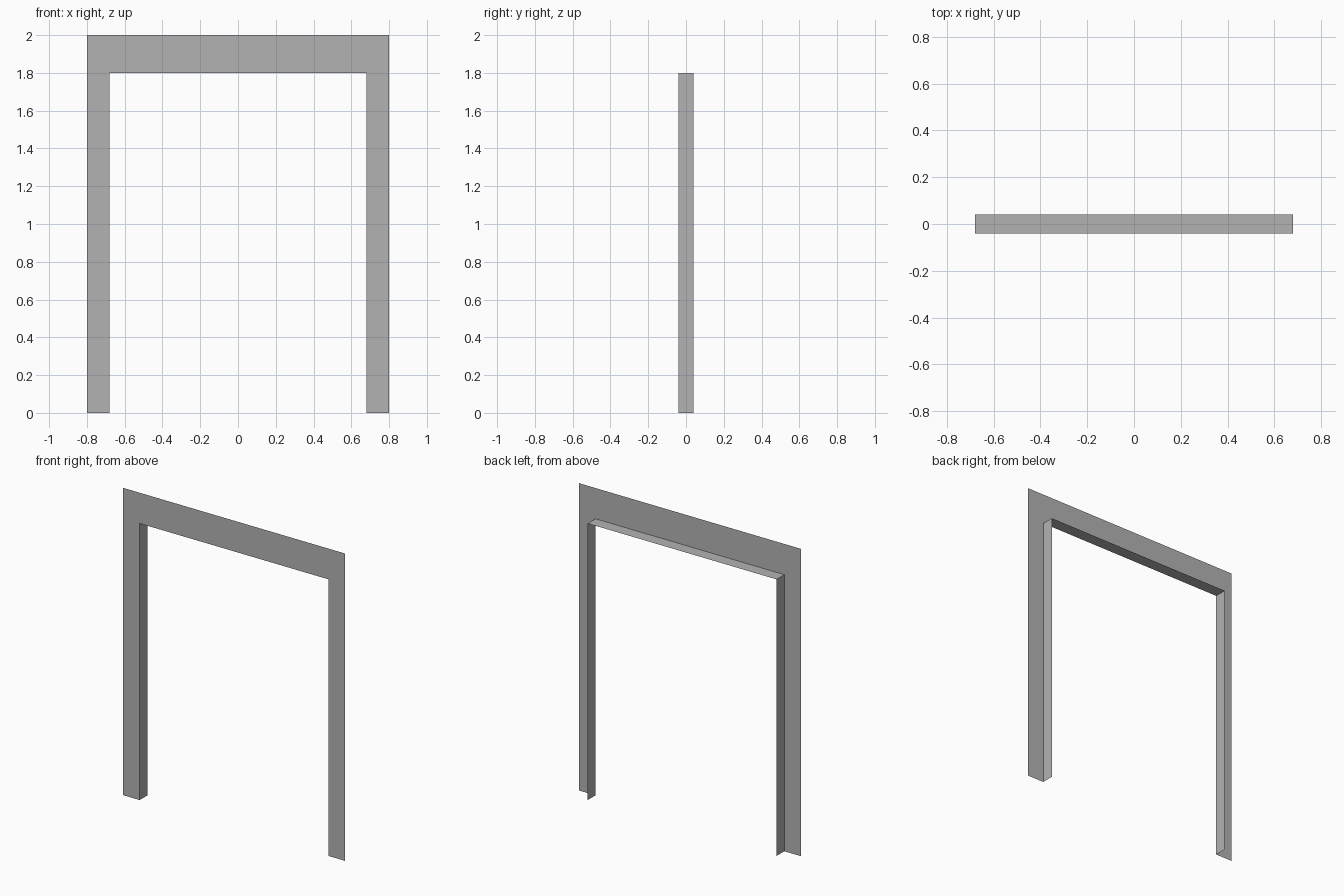
import bpy
import bmesh

cube = bpy.data.objects.get("Cube")
if cube:
    bpy.data.objects.remove(cube, do_unlink=True)

HALF_DEPTH = 0.04

# Painted grey finish
grey = bpy.data.materials.new("grey_paint")
grey.use_nodes = True
colour = (0.45, 0.45, 0.45, 1)
grey.diffuse_color = colour
grey.node_tree.nodes["Principled BSDF"].inputs["Base Color"].default_value = colour


def arch(half_width, height):
    """Square arch path from the left foot over the top to the right foot."""
    return [(-half_width, 0), (-half_width, height),
            (half_width, height), (half_width, 0)]


def sheet(name, faces):
    """Thin open sheet made from a list of corner loops."""
    bm = bmesh.new()
    for loop in faces:
        bm.faces.new([bm.verts.new(p) for p in loop])
    bmesh.ops.remove_doubles(bm, verts=bm.verts, dist=0.0001)
    mesh = bpy.data.meshes.new(name)
    bm.to_mesh(mesh)
    bm.free()
    mesh.materials.append(grey)
    obj = bpy.data.objects.new(name, mesh)
    bpy.context.collection.objects.link(obj)
    return obj


outer = arch(0.8, 2.0)
inner = arch(0.68, 1.8)

# Flat casing around the opening, facing the front
outline = inner + outer[::-1]
sheet("front_casing", [[(x, -HALF_DEPTH, z) for x, z in outline]])

# Lining that runs back from the opening's edge
lining = []
for (xa, za), (xb, zb) in zip(inner, inner[1:]):
    lining.append([(xa, -HALF_DEPTH, za), (xa, HALF_DEPTH, za),
                   (xb, HALF_DEPTH, zb), (xb, -HALF_DEPTH, zb)])
sheet("opening_lining", lining)
